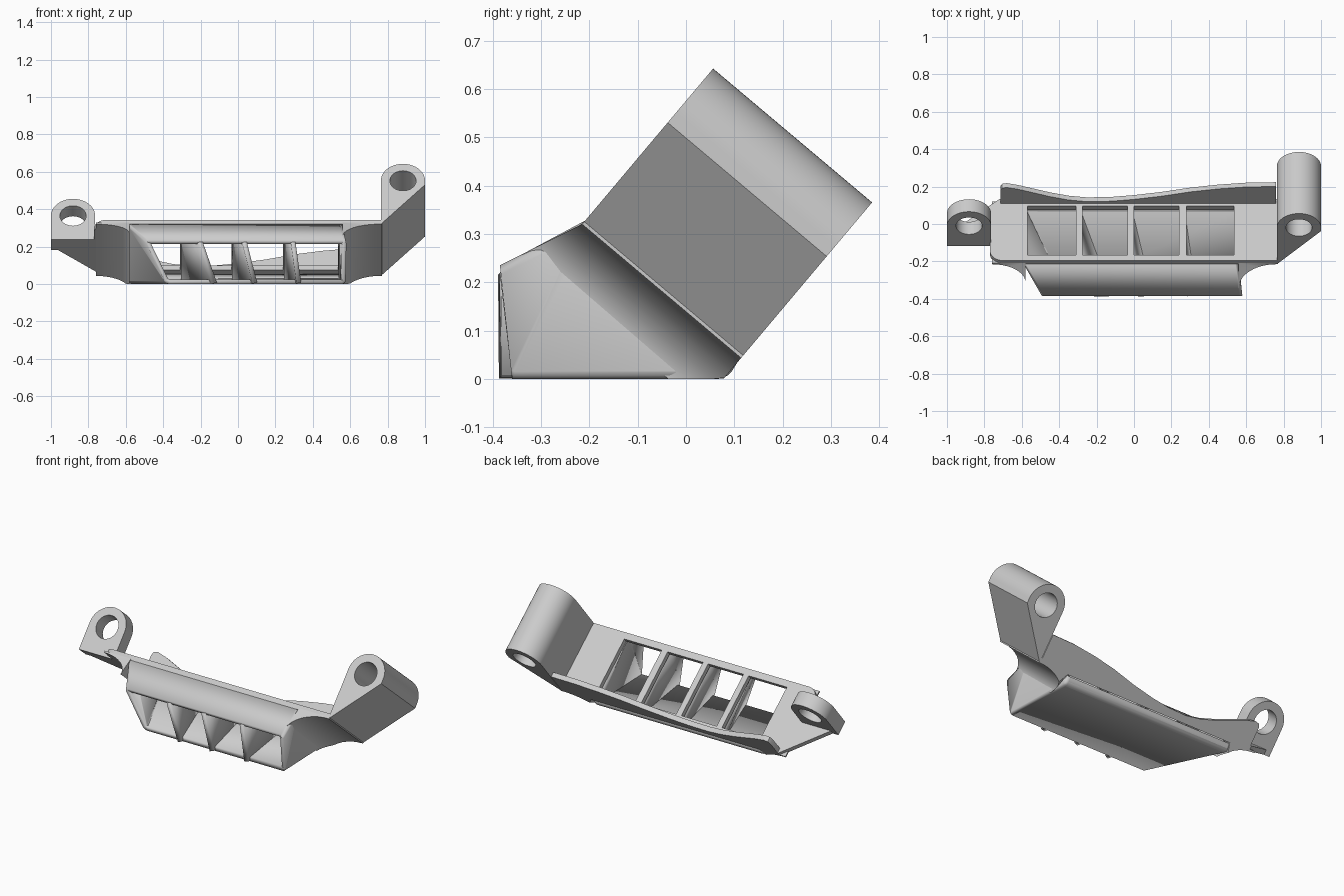
import bpy, bmesh, math
from mathutils import Vector

cube = bpy.data.objects.get("Cube")
if cube:
    bpy.data.objects.remove(cube, do_unlink=True)

grey = bpy.data.materials.new("light_grey")
grey.use_nodes = True
COLOUR = (0.6, 0.6, 0.6, 1)
grey.diffuse_color = COLOUR
grey.node_tree.nodes["Principled BSDF"].inputs["Base Color"].default_value = COLOUR

# Tilted frame: a runs back and down along the boss axes, b rises off the plate
ORIGIN = Vector((0, -0.215, 0.32))
A = Vector((0, 0.765, -0.644))
B = Vector((0, 0.644, 0.765))
DEPTH = 0.43


def tilt(x, a, b):
    if b < 0:  # parts under the plate follow the sloping roof and the flat floor
        a = a + 0.43 * b if a < 0.01 else min(a, (0.32 + 0.765 * b) / 0.644)
    return Vector((x, 0, 0)) + ORIGIN + A * a + B * b


def finish(name, bm):
    bmesh.ops.recalc_face_normals(bm, faces=bm.faces)
    mesh = bpy.data.meshes.new(name)
    bm.to_mesh(mesh)
    bm.free()
    ob = bpy.data.objects.new(name, mesh)
    bpy.context.collection.objects.link(ob)
    mesh.materials.append(grey)
    bpy.ops.object.select_all(action="DESELECT")
    ob.select_set(True)
    bpy.context.view_layer.objects.active = ob
    bpy.ops.object.shade_smooth_by_angle(angle=math.radians(30))
    return ob


def prism(name, loops, low, high, place):
    """Extrude an outline with holes from low to high, then place each vertex."""
    bm = bmesh.new()
    for loop in loops:
        vs = [bm.verts.new((p[0], p[1], low)) for p in loop]
        for i, v in enumerate(vs):
            bm.edges.new((v, vs[i - 1]))
    bmesh.ops.triangle_fill(bm, use_beauty=True, edges=bm.edges[:], normal=(0, 0, 1))
    out = bmesh.ops.extrude_face_region(bm, geom=bm.faces[:])
    for v in out["geom"]:
        if isinstance(v, bmesh.types.BMVert):
            v.co.z = high
    for v in bm.verts:
        v.co = place(*v.co)
    return finish(name, bm)


def along_a(x, b, a):
    return tilt(x, a, b)


def along_b(x, a, b):
    return tilt(x, a, b)


def arc(cx, cy, rx, ry, start, end, n):
    angles = [math.radians(start + (end - start) * i / n) for i in range(n + 1)]
    return [(cx + rx * math.cos(t), cy + ry * math.sin(t)) for t in angles]


def rect(x0, x1, y0, y1):
    return [(x0, y0), (x1, y0), (x1, y1), (x0, y1)]


# Plate with four windows, rounded front corner and gusset under the small boss
outline = arc(-0.70, 0.07, 0.07, 0.07, 270, 180, 8)
outline += [(-0.77, 0.13), (-1.0, 0.13), (-0.98, 0.2), (-0.72, DEPTH), (0.77, DEPTH), (0.77, 0)]
windows = [rect(x0, x1, 0.04, 0.38) for x0, x1 in
           ((-0.57, -0.31), (-0.275, -0.035), (0, 0.24), (0.28, 0.535))]
prism("window_plate", [outline] + windows, 0, 0.03, along_b)

# Large and small mounting bosses with through holes
R, HOLE = 0.118, 0.07


def boss(name, cx, cb, feet, a0, a1):
    body = feet + arc(cx, cb, R, R, 0, 180, 32)
    hole = arc(cx, cb, HOLE, HOLE, 0, 350, 35)
    prism(name, [body, hole], a0, a1, along_a)


boss("large_boss", 0.882, 0.303, [(0.764, 0), (1.0, 0.275)], 0, DEPTH)
boss("small_boss", -0.882, 0.166, [(-1.0, 0), (-0.764, 0)], 0.128, 0.215)

# Rear wall with a wavy top
wave = ((0.76, 0.17), (0.6, 0.166), (0.45, 0.15), (0.3, 0.125), (0.15, 0.09), (0, 0.063),
        (-0.12, 0.048), (-0.25, 0.044), (-0.35, 0.058), (-0.45, 0.086), (-0.55, 0.122),
        (-0.62, 0.147), (-0.68, 0.162), (-0.705, 0.157), (-0.715, 0.135))
prism("rear_wall", [[(-0.715, 0), (0.76, 0)] + list(wave)], 0.40, DEPTH, along_a)

# Concave fillets joining the duct sides to the plate
for name, inner, outer, depth in (("right_fillet", -0.58, -0.76, 0.1),
                                  ("left_fillet", 0.56, 0.76, 0.13)):
    curve = arc(outer, -depth, abs(outer - inner), depth, 90, 0, 10) if inner > outer else \
        arc(outer, -depth, abs(outer - inner), depth, 90, 180, 10)
    prism(name, [curve + [(inner, 0.01), (outer, 0.01)]], 0, DEPTH, along_a)


# Corner points of one cross-section: roof front, floor front, floor back, plate back, plate front
def section(top, bottom, back, inset=0.0, floor_front=-0.36):
    return [Vector(p) for p in (
        (top, -0.385, 0.235 - inset), (bottom, floor_front, inset * 0.3),
        (back, 0.085 - inset, inset * 0.3), (back, 0.11 - inset, 0.04 + inset * 0.3),
        (back, -0.215 + inset * 0.5, 0.32 - inset * 0.5))]


def fan(bm, vs):
    for i in range(3):
        bm.faces.new((vs[4], vs[i], vs[i + 1]))


# Hollow duct, open at the front and at the plate
bm = bmesh.new()
right = [bm.verts.new(p) for p in section(-0.5, -0.385, -0.597)]
left = [bm.verts.new(p) for p in section(0.58, 0.575, 0.56)]
fan(bm, right)
fan(bm, left)
for i, j in ((4, 0), (1, 2), (2, 3)):
    bm.faces.new((right[i], right[j], left[j], left[i]))
duct = finish("duct_shell", bm)
bevel = duct.modifiers.new("Rounded", "BEVEL")
bevel.width = 0.018
bevel.segments = 3
bevel.limit_method = "ANGLE"
bevel.angle_limit = math.radians(55)
shell = duct.modifiers.new("Wall", "SOLIDIFY")
shell.thickness = 0.024
shell.offset = -1

# Slanted vanes that split the duct
for n, (top, bottom, back) in enumerate(((-0.2, -0.125, -0.292), (0.035, 0.09, -0.018),
                                         (0.295, 0.325, 0.26))):
    bm = bmesh.new()
    fan(bm, [bm.verts.new(p) for p in section(top, bottom, back, 0.015, -0.383)])
    vane = finish("vane_%d" % (n + 1), bm)
    thick = vane.modifiers.new("Thickness", "SOLIDIFY")
    thick.thickness = 0.026
    thick.offset = 0
